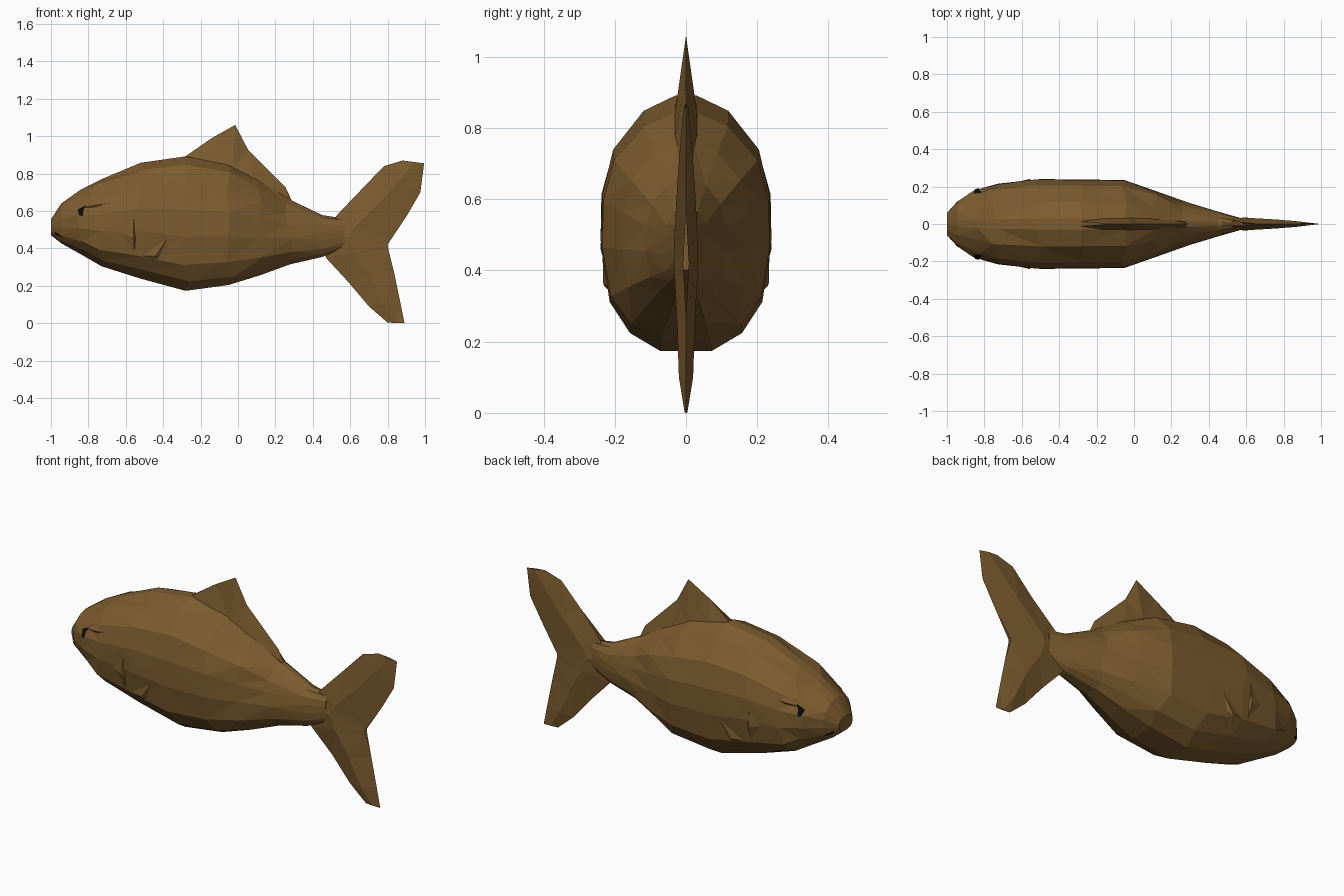
import bpy, bmesh, random
from mathutils import Vector
from mathutils.bvhtree import BVHTree

cube = bpy.data.objects.get("Cube")
if cube:
    bpy.data.objects.remove(cube, do_unlink=True)
random.seed(4)


def material(name, rgb):
    m = bpy.data.materials.new(name)
    m.use_nodes = True
    m.diffuse_color = (*rgb, 1)
    m.node_tree.nodes["Principled BSDF"].inputs["Base Color"].default_value = (*rgb, 1)
    return m


BROWN = material("scale brown", (0.2, 0.107, 0.028))
BLACK = material("eye black", (0.003, 0.003, 0.003))


def build(name, verts, faces, mat):
    bm = bmesh.new()
    vs = [bm.verts.new(v) for v in verts]
    for f in faces:
        bm.faces.new([vs[i] for i in f])
    bmesh.ops.remove_doubles(bm, verts=bm.verts, dist=0.0005)
    bmesh.ops.triangulate(bm, faces=bm.faces, quad_method='SHORT_EDGE')
    bmesh.ops.recalc_face_normals(bm, faces=bm.faces)
    tree = BVHTree.FromBMesh(bm)
    me = bpy.data.meshes.new(name)
    bm.to_mesh(me)
    bm.free()
    me.materials.append(mat)
    bpy.context.collection.objects.link(bpy.data.objects.new(name, me))
    return tree


# Body: stations of x, bottom, top, half width
stations = [
    (-1.0, 0.47, 0.555, 0.06), (-0.945, 0.425, 0.64, 0.12),
    (-0.84, 0.365, 0.715, 0.18), (-0.73, 0.30, 0.77, 0.215),
    (-0.52, 0.232, 0.858, 0.24), (-0.28, 0.166, 0.892, 0.238),
    (-0.05, 0.198, 0.845, 0.235), (0.12, 0.252, 0.76, 0.178),
    (0.28, 0.312, 0.66, 0.113), (0.45, 0.352, 0.578, 0.066),
    (0.57, 0.40, 0.56, 0.032)]
# Half cross-section from back to belly, as fractions of width and height
half = [(0.12, 1), (0.5, 0.94), (0.86, 0.79), (0.99, 0.61), (1, 0.41),
        (0.9, 0.2), (0.66, 0.08), (0.3, 0.01)]
section = half + [(-y, z) for y, z in reversed(half)]
n = len(section)
verts = []
for x, lo, hi, w in stations:
    inner = -0.9 < x < 0.4
    shifts = [random.uniform(-0.03, 0.03) * inner for _ in half]
    shifts[0] = shifts[-1] = 0
    shifts += shifts[::-1]
    verts += [(x + s, y * w, lo + z * (hi - lo)) for (y, z), s in zip(section, shifts)]
faces = [(r * n + i, r * n + (i + 1) % n, (r + 1) * n + (i + 1) % n, (r + 1) * n + i)
         for r in range(len(stations) - 1) for i in range(n)]
faces += [tuple(range(n)), tuple(range(len(verts) - n, len(verts)))]
skin = build("body", verts, faces, BROWN)


# Fins: rows of (x, z, half thickness), skinned on both sides
def fin(name, rows):
    k = len(rows[0])
    verts, faces = [], []
    for side in (1, -1):
        start = len(verts)
        verts += [(x, side * t, z) for row in rows for x, z, t in row]
        faces += [(start + r * k + c, start + r * k + c + 1,
                   start + (r + 1) * k + c + 1, start + (r + 1) * k + c)
                  for r in range(len(rows) - 1) for c in range(k - 1)]
    build(name, verts, faces, BROWN)


fin("dorsal_fin", [
    [(-0.29, 0.87, 0.02), (-0.28, 0.893, 0.012)],
    [(-0.17, 0.855, 0.032), (-0.14, 0.99, 0)],
    [(-0.03, 0.82, 0.034), (-0.015, 1.06, 0)],
    [(0.08, 0.77, 0.032), (0.055, 0.925, 0)],
    [(0.2, 0.69, 0.024), (0.255, 0.725, 0)],
    [(0.28, 0.64, 0.012), (0.295, 0.64, 0)]])

fin("tail_fin", [
    [(0.88, 0.87, 0), (0.94, 0.862, 0.006), (0.995, 0.855, 0)],
    [(0.78, 0.84, 0), (0.87, 0.77, 0.015), (0.975, 0.70, 0)],
    [(0.66, 0.715, 0), (0.76, 0.65, 0.024), (0.90, 0.57, 0)],
    [(0.54, 0.59, 0.012), (0.62, 0.51, 0.032), (0.82, 0.45, 0.006)],
    [(0.44, 0.47, 0.03), (0.6, 0.46, 0.034), (0.80, 0.42, 0.008)],
    [(0.47, 0.35, 0.012), (0.63, 0.38, 0.032), (0.805, 0.39, 0.006)],
    [(0.59, 0.22, 0), (0.71, 0.25, 0.025), (0.835, 0.27, 0)],
    [(0.70, 0.09, 0), (0.78, 0.1, 0.02), (0.868, 0.11, 0)],
    [(0.80, 0.003, 0), (0.845, 0.002, 0.004), (0.89, 0, 0)]])


# Small pieces laid on the skin: corners of (x, z, lift), first one is the hub
def on_skin(name, corners, mat):
    for side, label in ((1, "back"), (-1, "front")):
        pts = []
        for x, z, lift in corners:
            hit = skin.ray_cast(Vector((x, side, z)), Vector((0, -side, 0)))[0]
            pts.append((x, hit.y + side * lift, z))
        k = len(pts)
        fan = [(0, i, i % (k - 1) + 1) for i in range(1, k)]
        build(f"{name}_{label}", pts, fan, mat)


e = 0.006
on_skin("eye", [(-0.832, 0.603, e), (-0.858, 0.608, e), (-0.812, 0.632, e),
                (-0.826, 0.605, e), (-0.83, 0.572, e), (-0.85, 0.578, e)], BLACK)
on_skin("mouth", [(-0.96, 0.472, e), (-0.985, 0.492, e),
                  (-0.935, 0.46, e), (-0.975, 0.472, e)], BLACK)
on_skin("gill_cover", [(-0.558, 0.46, 0.012), (-0.64, 0.48, -0.002), (-0.558, 0.62, 0),
                       (-0.545, 0.46, -0.002), (-0.553, 0.36, 0)], BROWN)
on_skin("pectoral_fin", [(-0.44, 0.36, 0.014), (-0.53, 0.36, -0.002), (-0.38, 0.45, 0),
                         (-0.415, 0.36, -0.002), (-0.475, 0.28, 0)], BROWN)
on_skin("brow", [(-0.76, 0.632, 0.009), (-0.845, 0.615, 0), (-0.75, 0.665, -0.002),
                 (-0.65, 0.648, 0), (-0.75, 0.622, -0.002)], BROWN)
